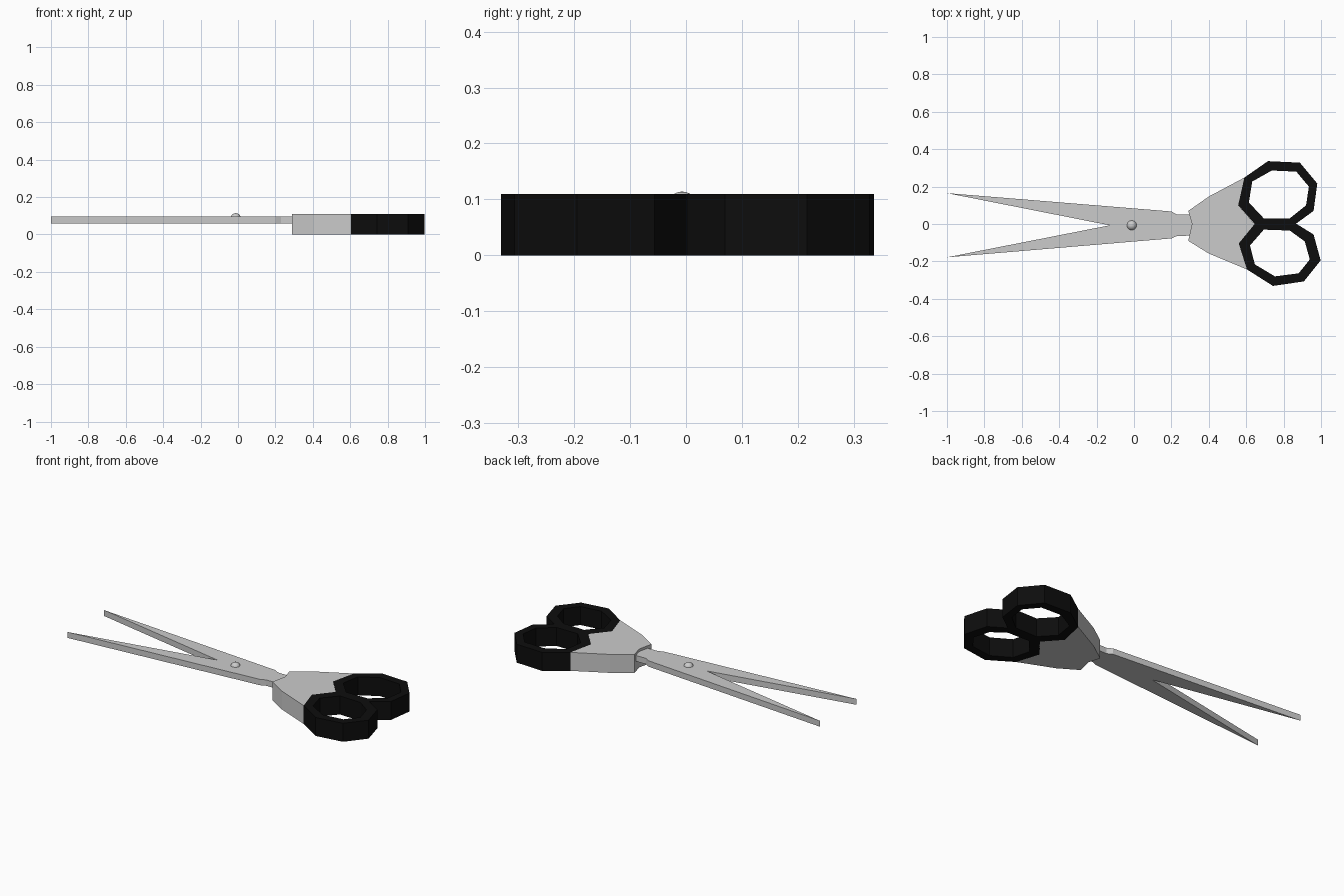
import bpy, bmesh

if "Cube" in bpy.data.objects:
    bpy.data.objects.remove(bpy.data.objects["Cube"])

black = bpy.data.materials.new("black_plastic")
black.diffuse_color = (0.004, 0.004, 0.004, 1)
black.use_nodes = True
black.node_tree.nodes["Principled BSDF"].inputs["Base Color"].default_value = black.diffuse_color


def prism(name, outline, z0, z1, hole=None, mat=None):
    """Extrude an outline (optionally with a matching hole loop) from z0 to z1."""
    bm = bmesh.new()
    vs = [bm.verts.new((x, y, z0)) for x, y in outline]
    if hole:
        hs = [bm.verts.new((x, y, z0)) for x, y in hole]
        n = len(vs)
        for i in range(n):
            j = (i + 1) % n
            bm.faces.new((vs[i], vs[j], hs[j], hs[i]))
    else:
        bm.faces.new(vs)
    ext = bmesh.ops.extrude_face_region(bm, geom=bm.faces[:], use_keep_orig=True)
    top = [g for g in ext["geom"] if isinstance(g, bmesh.types.BMVert)]
    bmesh.ops.translate(bm, verts=top, vec=(0, 0, z1 - z0))
    bmesh.ops.recalc_face_normals(bm, faces=bm.faces[:])
    me = bpy.data.meshes.new(name)
    bm.to_mesh(me)
    bm.free()
    ob = bpy.data.objects.new(name, me)
    bpy.context.collection.objects.link(ob)
    if mat:
        me.materials.append(mat)
    return ob


# Open blades, joined at the pivot
prism("blades", [
    (-1, 0.165), (-0.13, -0.007), (-1, -0.178), (0.2, -0.077), (0.23, -0.064),
    (0.31, -0.062), (0.31, 0.05), (0.23, 0.05), (0.2, 0.067)], 0.06, 0.095)

# Handle shanks
prism("upper_shank", [(0.31, 0), (0.29, 0.07), (0.4, 0.147), (0.59, 0.248),
                      (0.557, 0.1), (0.645, 0)], 0, 0.11)
prism("lower_shank", [(0.31, 0), (0.29, -0.09), (0.4, -0.158), (0.604, -0.243),
                      (0.56, -0.104), (0.645, 0)], 0, 0.11)

# Eight-sided finger loops
prism("upper_finger_loop",
      [(0.716, 0.336), (0.887, 0.328), (0.98, 0.216), (0.96, 0.07),
       (0.85, -0.01), (0.655, -0.01), (0.557, 0.1), (0.59, 0.248)], 0, 0.11,
      [(0.737, 0.286), (0.868, 0.28), (0.935, 0.2), (0.92, 0.1),
       (0.833, 0.03), (0.694, 0.03), (0.614, 0.115), (0.632, 0.227)], black)
prism("lower_finger_loop",
      [(0.743, -0.331), (0.908, -0.307), (0.998, -0.195), (0.96, -0.056),
       (0.85, 0.012), (0.65, 0.01), (0.56, -0.104), (0.604, -0.243)], 0, 0.11,
      [(0.753, -0.28), (0.88, -0.264), (0.94, -0.19), (0.913, -0.093),
       (0.833, -0.035), (0.694, -0.03), (0.62, -0.115), (0.646, -0.216)], black)

# Pivot rivet
bpy.ops.mesh.primitive_uv_sphere_add(segments=24, ring_count=12, radius=0.027,
                                     location=(-0.012, -0.007, 0.087))
bpy.context.object.name = "pivot_rivet"
bpy.ops.object.shade_smooth()
